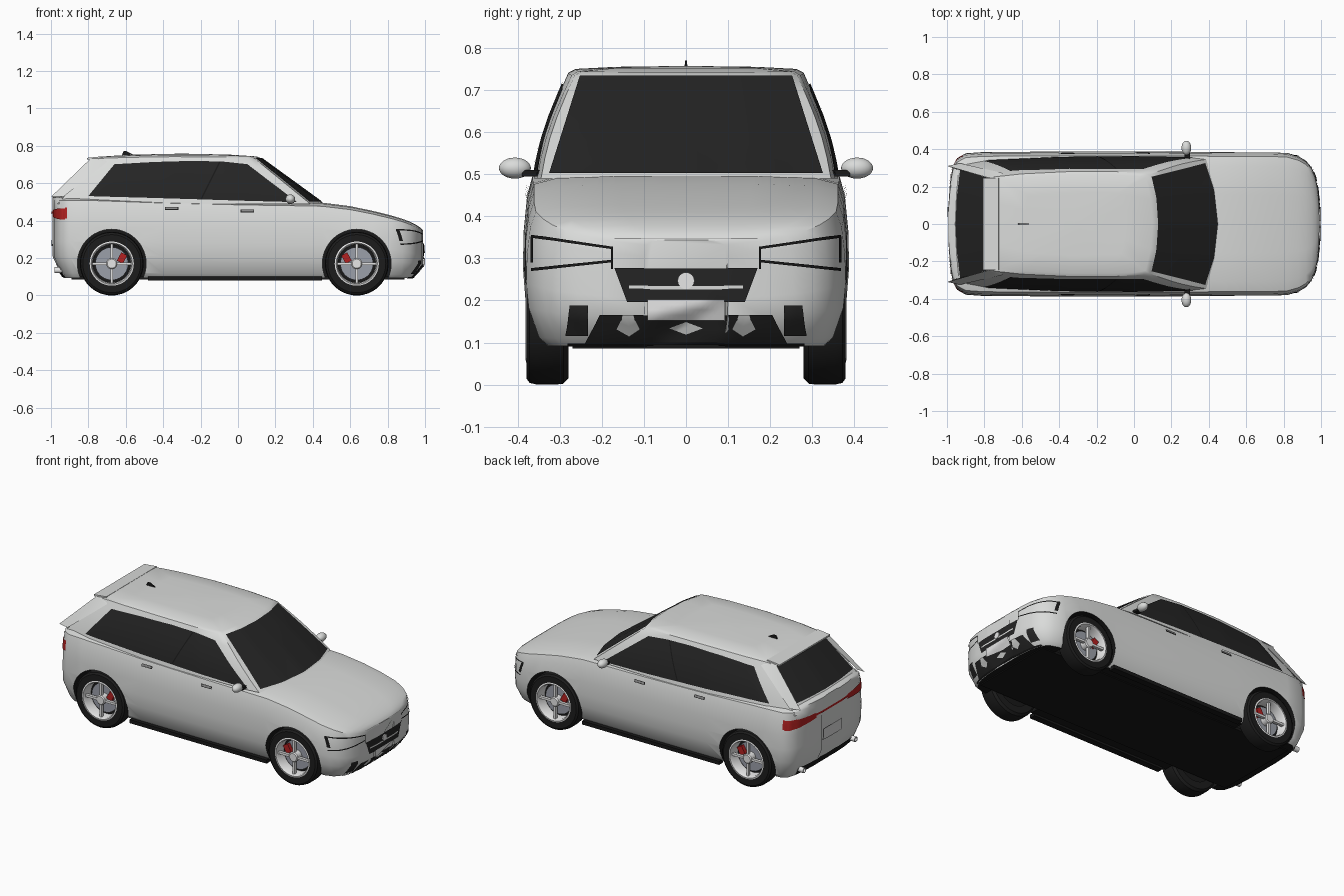
import bpy, bmesh, math
from mathutils import Vector
from mathutils.bvhtree import BVHTree

if "Cube" in bpy.data.objects:
    bpy.data.objects.remove(bpy.data.objects["Cube"])


def material(name, *rgb):
    m = bpy.data.materials.new(name)
    m.use_nodes = True
    m.diffuse_color = (*rgb, 1)
    m.node_tree.nodes["Principled BSDF"].inputs["Base Color"].default_value = (*rgb, 1)
    return m


PAINT = material("body_white", .70, .71, .70)
GLASS = material("dark_glass", .018, .018, .018)
BLACK = material("black_trim", .009, .009, .009)
RUBBER = material("tyre_rubber", .012, .012, .012)
SILVER = material("silver", .8, .8, .8)
STEEL = material("brake_steel", .33, .35, .4)
RED = material("red", .45, .015, .015)
GREY = material("mid_grey", .25, .25, .25)


def finish(name, bm, *mats, angle=35, recalc=True):
    if recalc:
        bmesh.ops.recalc_face_normals(bm, faces=bm.faces)
    me = bpy.data.meshes.new(name)
    bm.to_mesh(me)
    bm.free()
    for m in mats:
        me.materials.append(m)
    me.shade_smooth()
    me.set_sharp_from_angle(angle=math.radians(angle))
    ob = bpy.data.objects.new(name, me)
    bpy.context.collection.objects.link(ob)
    return ob


def loft(rings, caps=True):
    """Skin a list of closed rings of equal length."""
    bm = bmesh.new()
    vs = [[bm.verts.new(p) for p in r] for r in rings]
    n = len(vs[0])
    for a, b in zip(vs, vs[1:]):
        for i in range(n):
            j = (i + 1) % n
            bm.faces.new((a[i], a[j], b[j], b[i]))
    if caps:
        bm.faces.new(vs[0])
        bm.faces.new(vs[-1])
    bmesh.ops.recalc_face_normals(bm, faces=bm.faces)
    return bm


def box(name, mat, centre, size, tilt=0):
    bm = bmesh.new()
    bmesh.ops.create_cube(bm, size=1)
    for v in bm.verts:
        v.co = Vector(a * b for a, b in zip(v.co, size))
    ob = finish(name, bm, mat)
    ob.location = centre
    ob.rotation_euler.y = tilt
    return ob


def lathe(name, mat, profile, centre, side, segs=40):
    """Spin (radius, y) points about the y axis."""
    turn = [2 * math.pi * i / segs for i in range(segs)]
    bm = loft([[(r * math.cos(a), y * side, r * math.sin(a)) for a in turn] for r, y in profile])
    ob = finish(name, bm, mat)
    ob.location = centre
    return ob


def along(pts, t):
    f = t * (len(pts) - 1)
    i = min(int(f), len(pts) - 2)
    return Vector(pts[i]).lerp(Vector(pts[i + 1]), f - i)


def plate(name, mat, tree, way, low, high, nu=16, nv=4, lift=.004):
    """Lay a thin patch between two lines onto a surface, seen along an axis."""
    out = Vector({"front": (1, 0, 0), "back": (-1, 0, 0), "left": (0, 1, 0), "right": (0, -1, 0)}[way])
    bm = bmesh.new()
    grid = []
    for k in range(nv + 1):
        row = []
        for i in range(nu + 1):
            u, z = along(low, i / nu).lerp(along(high, i / nu), k / nv)
            start = Vector((0, u, z)) if out.x else Vector((u, 0, z))
            hit, nor = tree.ray_cast(start + out * 2, -out)[:2]
            if hit is None:
                hit, nor = tree.find_nearest(start + out)[:2]
            row.append(bm.verts.new(hit + nor * (lift if nor.dot(out) > 0 else -lift)))
        grid.append(row)
    for a, b in zip(grid, grid[1:]):
        for i in range(nu):
            f = bm.faces.new((a[i], a[i + 1], b[i + 1], b[i]))
            f.normal_update()
            if f.normal.dot(out) < 0:
                f.normal_flip()
    return finish(name, bm, mat, recalc=False)


def rect(name, mat, tree, way, u0, u1, z0, z1, **kw):
    return plate(name, mat, tree, way, [(u0, z0), (u1, z0)], [(u0, z1), (u1, z1)], **kw)


# Lower body: stations of x, half width, top height
stations = [(-.992, .1, .53), (-.984, .22, .53), (-.97, .3, .53), (-.945, .352, .53), (-.9, .378, .53),
            (-.8, .385, .53), (-.4, .388, .515), (0, .388, .505), (.3, .386, .5), (.45, .385, .497),
            (.6, .385, .478), (.72, .385, .453), (.82, .38, .428), (.88, .362, .41), (.92, .338, .395),
            (.95, .302, .38), (.97, .255, .367), (.983, .19, .355), (.99, .1, .345)]
section = [(.86, 0), (.92, .06), (.985, .27), (1, .45), (.995, .65), (.975, .84), (.94, .95), (.8, .985), (.4, .998)]
FLOOR = .092
rings = []
for x, w, top in stations:
    half = []
    for fy, fz in section:
        under = max(0, .2 - fz) * .3 * max(0, abs(x) - .85) / .14
        half.append((x - math.copysign(under, x), fy * w, FLOOR + fz * (top - FLOOR)))
    rings.append(half + [(x, -y, z) for x, y, z in reversed(half)])
bm = loft(rings)
body_tree = BVHTree.FromBMesh(bm)
for f in bm.faces:
    f.material_index = int(f.normal.z < -.8)
body = finish("lower_body", bm, PAINT, BLACK)

# Wheel arches
AXLES = (-.675, .635)
for x in AXLES:
    for s in (-1, 1):
        cutter = lathe("arch_cutter", BLACK, [(.184, .24), (.184, .5)], (x, 0, .17), s, 48)
        cutter.hide_render = True
        bpy.context.view_layer.update()
        mod = body.modifiers.new("arch", "BOOLEAN")
        mod.object, mod.operation, mod.solver = cutter, "DIFFERENCE", "EXACT"
        mod.material_mode = "TRANSFER"
        bpy.context.view_layer.objects.active = body
        bpy.ops.object.modifier_apply(modifier=mod.name)
        bpy.data.objects.remove(cutter)
body.data.set_sharp_from_angle(angle=math.radians(35))

# Cabin: base and roof outlines blended, then a crowned roof
base = [(.46, 0), (.44, .18), (.385, .345), (.3, .355), (0, .362), (-.4, .36), (-.8, .345), (-.965, .315), (-.985, .15), (-.992, 0)]
roof = [(.125, 0), (.115, .14), (.085, .265), (.05, .272), (-.1, .28), (-.35, .28), (-.6, .268), (-.745, .252), (-.765, .12), (-.77, 0)]


def full(half):
    return half + [(x, -y, z) for x, y, z in reversed(half[1:-1])]


def crown(x):
    return .73 + .012 * (1 - ((x + .3) / .5) ** 2)


rings = []
for k in range(6):
    t = k / 5
    half = []
    for (bx, by), (rx, ry) in zip(base, roof):
        y = (by + (ry - by) * t) * (1 + .035 * math.sin(math.pi * t))
        half.append((bx + (rx - bx) * t, y, .49 + (crown(rx) - .49) * t))
    rings.append(full(half))
for scale, rise in ((.94, .009), (.6, .014), (.05, .016)):
    mid = [(-.3 + (x + .3) * scale, y * scale) for x, y in roof]
    rings.append(full([(x, y, crown(x) + rise) for x, y in mid]))
bm = loft(rings)
cabin_tree = BVHTree.FromBMesh(bm)
finish("cabin", bm, PAINT)

# Windows
plate("windscreen", GLASS, cabin_tree, "front", [(-.325, .5), (.325, .5)], [(-.252, .732), (.252, .732)], nu=24, nv=10)
plate("rear_window", GLASS, cabin_tree, "back", [(-.295, .535), (.295, .535)], [(-.24, .718), (.24, .718)], nu=24, nv=10)
for way in ("left", "right"):
    plate(way + "_side_window", GLASS, cabin_tree, way, [(-.8, .53), (-.5, .522), (-.2, .513), (.05, .505), (.315, .498)],
          [(-.66, .7), (-.45, .712), (-.24, .718), (-.08, .714), (.05, .7)], nu=40, nv=8)
    plate(way + "_door_pillar", BLACK, cabin_tree, way, [(-.2, .515), (-.192, .515)], [(-.1, .715), (-.092, .715)], nu=1, nv=8, lift=.006)
    for x, z, name in ((-.355, .465, "rear"), (.05, .45, "front")):
        rect(f"{way}_{name}_handle_shadow", BLACK, body_tree, way, x - .036, x + .036, z - .008, z + .008, nu=4)
        rect(f"{way}_{name}_handle", GREY, body_tree, way, x - .032, x + .032, z - .004, z + .006, nu=4, lift=.008)

# Roof spoiler, rear fins and aerial
box("roof_spoiler", PAINT, (-.765, 0, .735), (.085, .49, .01), -.1)
for s in (-1, 1):
    bm = loft([[(-.7, s * .272, .715), (-.73, s * .24, .735), (-.79, s * .25, .73)],
               [(-.93, s * .325, .53), (-.96, s * .295, .54), (-.997, s * .31, .53)]])
    finish("rear_fin", bm, PAINT)
bm = loft([[(-.62, -.004, .752), (-.56, -.004, .752), (-.595, -.002, .771), (-.612, -.002, .771)],
           [(-.62, .004, .752), (-.56, .004, .752), (-.595, .002, .771), (-.612, .002, .771)]])
finish("roof_aerial", bm, BLACK)

# Front face
F = "front"
plate("upper_grille", GLASS, body_tree, F, [(-.14, .197), (.14, .197)], [(-.17, .277), (.17, .277)])
rect("grille_bar", PAINT, body_tree, F, -.135, .135, .228, .236, lift=.006)
plate("lower_grille", GLASS, body_tree, F, [(-.24, .1), (.24, .1)], [(-.205, .165), (.205, .165)], nu=24)
plate("centre_diamond", PAINT, body_tree, F, [(-.04, .135), (0, .12), (.04, .135)], [(-.04, .135), (0, .15), (.04, .135)], lift=.006)
rect("front_plate", SILVER, body_tree, F, -.092, .092, .155, .204, lift=.009)
rect("front_lip", BLACK, body_tree, F, -.28, .28, .094, .101, lift=.005)
rect("bonnet_line", GREY, body_tree, F, -.17, .17, .346, .348, nv=1, lift=.002)
lathe("round_badge", SILVER, [(.02, -.004), (.02, .004)], (.995, 0, .247), 1, 24).rotation_euler.z = math.pi / 2
for s in (-1, 1):
    def flip(*pts):
        return [(s * y, z) for y, z in pts]
    for name, low, high in (
            ("top_line", flip((.175, .322), (.365, .349)), flip((.175, .328), (.365, .356))),
            ("bottom_line", flip((.175, .291), (.365, .27)), flip((.175, .297), (.365, .277))),
            ("outer_line", flip((.36, .29), (.366, .29)), flip((.36, .352), (.366, .352))),
            ("inner_line", flip((.173, .275), (.178, .275)), flip((.173, .328), (.178, .328)))):
        plate("headlight_" + name, BLACK, body_tree, F, low, high, nu=12, nv=2)
    plate("side_intake", GLASS, body_tree, F, flip((.232, .118), (.285, .118)), flip((.232, .188), (.275, .188)), nu=6)
    plate("bumper_tooth", PAINT, body_tree, F, flip((.11, .135), (.135, .118), (.165, .135)),
          flip((.125, .165), (.135, .166), (.15, .165)), nu=6, lift=.006)

# Rear face
for s, way in ((1, "left"), (-1, "right")):
    plate("tail_lamp", RED, body_tree, "back", [(s * .15, .425), (s * .36, .405)], [(s * .15, .455), (s * .36, .465)], nu=14)
    rect("tail_lamp_wrap", RED, body_tree, way, -.965, -.935, .41, .465, nu=5)
    rect("side_marker", RED, body_tree, way, -.922, -.912, .41, .468, nu=2)
    lathe("exhaust_pipe", SILVER, [(.016, -.03), (.016, .03), (.011, .03), (.011, 0)], (-.95, s * .25, .135), 1, 20).rotation_euler.z = math.pi / 2
rect("tail_light_bar", RED, body_tree, "back", -.15, .15, .437, .45)
rect("rear_plate_edge", GREY, body_tree, "back", -.092, .092, .265, .335)
rect("rear_plate", PAINT, body_tree, "back", -.088, .088, .269, .331, lift=.006)
rect("rear_diffuser", BLACK, body_tree, "back", -.27, .27, .1, .15)

# Underside
box("floor_pan", BLACK, (0, 0, .094), (1.78, .54, .016))
for s in (-1, 1):
    box("side_sill", BLACK, (-.015, s * .345, .09), (.93, .04, .022))

# Mirrors
for s in (-1, 1):
    bm = bmesh.new()
    bmesh.ops.create_uvsphere(bm, u_segments=24, v_segments=14, radius=1)
    for v in bm.verts:
        v.co = Vector((v.co.x * .026, v.co.y * .038, v.co.z * .025))
    finish("door_mirror", bm, PAINT).location = (.28, s * .407, .515)
    box("mirror_stem", BLACK, (.285, s * .365, .503), (.03, .05, .016))

# Wheels
for x in AXLES:
    for s in (-1, 1):
        c = Vector((x, s * .28, .17))
        lathe("tyre", RUBBER, [(.112, .03), (.112, 0), (.155, 0), (.168, .012), (.17, .03), (.17, .075),
                               (.166, .092), (.155, .1), (.117, .1), (.114, .03)], c, s, 56)
        lathe("rim", SILVER, [(.116, .03), (.118, .1), (.11, .102), (.104, .09), (.102, .03)], c, s, 48)
        lathe("wheel_back", BLACK, [(.112, .01), (.112, .035)], c, s)
        lathe("brake_disc", STEEL, [(.088, .036), (.088, .05)], c, s)
        lathe("hub", SILVER, [(.03, .05), (.03, .088), (.024, .094)], c, s, 24)
        inward = .055 if x < 0 else -.055
        box("brake_caliper", RED, c + Vector((inward, s * .058, .03)), (.036, .03, .05), math.copysign(.5, inward))
        for k in range(4):
            a = k * math.pi / 2
            box("spoke", SILVER, c + Vector((math.cos(a) * .065, s * .08, -math.sin(a) * .065)), (.088, .018, .014), a)
